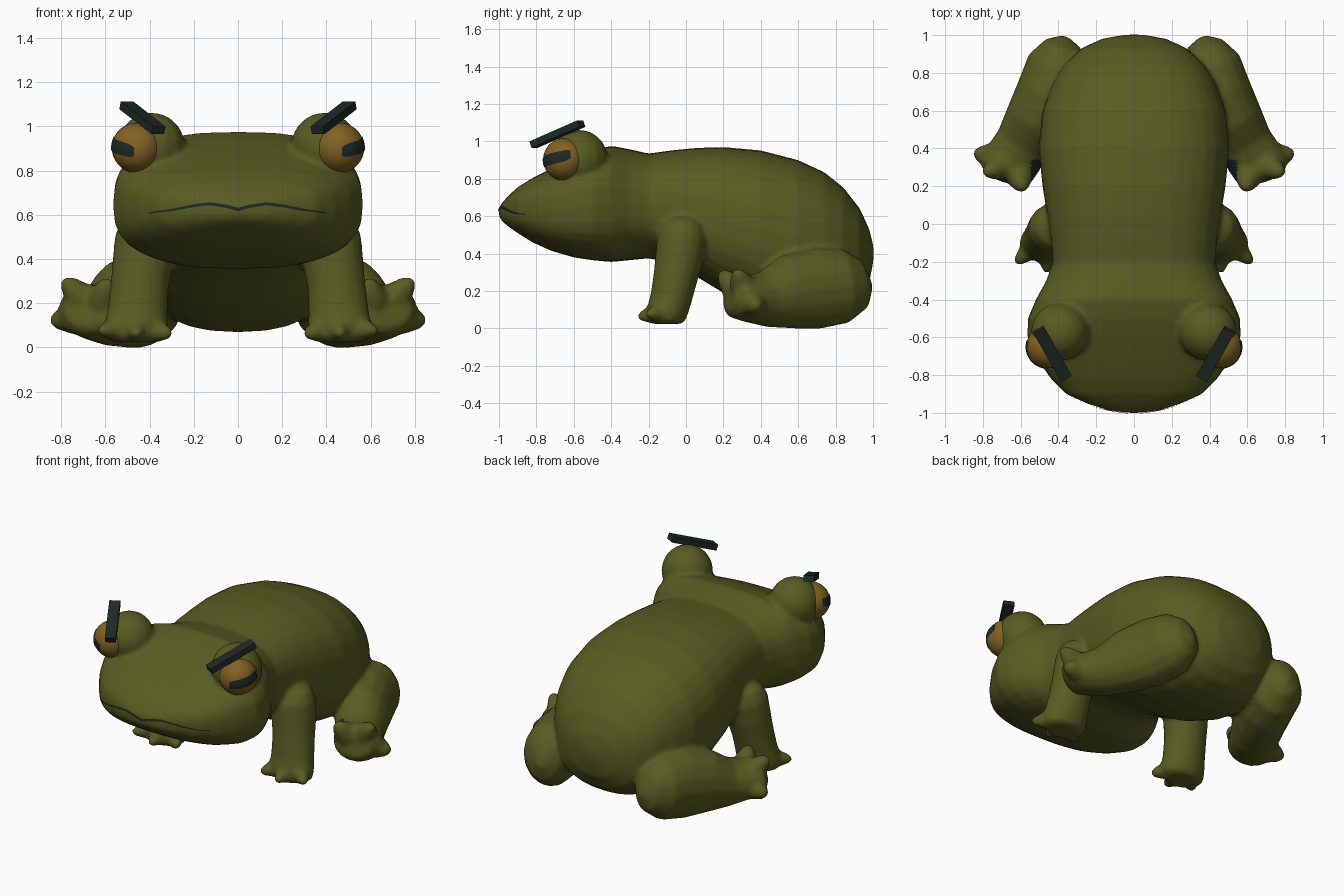
import bpy, bmesh, math
from mathutils import Vector, Matrix
from mathutils.bvhtree import BVHTree

if "Cube" in bpy.data.objects:
    bpy.data.objects.remove(bpy.data.objects["Cube"])


def material(name, rgb):
    m = bpy.data.materials.new(name)
    m.diffuse_color = (*rgb, 1)
    m.use_nodes = True
    m.node_tree.nodes["Principled BSDF"].inputs["Base Color"].default_value = m.diffuse_color
    return m


OLIVE = material("olive skin", (0.098, 0.107, 0.016))
AMBER = material("amber eye", (0.225, 0.121, 0.017))
DARK = material("dark green black", (0.013, 0.022, 0.018))


def finish(name, bm, mats, mirror=False, smooth=True, fix=True):
    if fix:
        bmesh.ops.recalc_face_normals(bm, faces=bm.faces)
    me = bpy.data.meshes.new(name)
    bm.to_mesh(me)
    bm.free()
    for m in mats:
        me.materials.append(m)
    for p in me.polygons:
        p.use_smooth = smooth
    ob = bpy.data.objects.new(name, me)
    bpy.context.collection.objects.link(ob)
    if mirror:
        ob.modifiers.new("Mirror", 'MIRROR').use_mirror_merge = False
    return ob


def loft(bm, rings):
    """Skin closed rings of points and cap both ends."""
    rows = [[bm.verts.new(p) for p in r] for r in rings]
    n = len(rows[0])
    for a, b in zip(rows, rows[1:]):
        for i in range(n):
            bm.faces.new((a[i], a[(i + 1) % n], b[(i + 1) % n], b[i]))
    bm.faces.new(rows[0])
    bm.faces.new(rows[-1])


def limb(bm, path, ref, n=16):
    """Tube along (x, y, z, half width, half depth) stations, built on both sides."""
    pts = [Vector(p[:3]) for p in path]
    rings = []
    for i, p in enumerate(path):
        t = (pts[min(i + 1, len(pts) - 1)] - pts[max(i - 1, 0)]).normalized()
        u = Vector(ref).cross(t).normalized()
        v = t.cross(u)
        rings.append([pts[i] + u * p[3] * math.cos(a) + v * p[4] * math.sin(a)
                      for a in (2 * math.pi * k / n for k in range(n))])
    loft(bm, rings)
    loft(bm, [[Vector((-q.x, q.y, q.z)) for q in r] for r in rings])


def toe(bm, base, tip, r):
    a, b = Vector(base), Vector(tip)
    path = [(*a.lerp(b, f), r * s, r * s)
            for f, s in ((0, 1), (0.5, 0.8), (0.85, 0.5), (1.03, 0.2))]
    limb(bm, path, (0.3, 0.2, 0.93), 8)


# Head and body: y, half width, bottom z, top z
stations = [
    (-1.0, 0.03, 0.60, 0.645), (-0.985, 0.14, 0.575, 0.67), (-0.95, 0.25, 0.545, 0.71),
    (-0.90, 0.36, 0.51, 0.755), (-0.82, 0.44, 0.46, 0.805), (-0.72, 0.51, 0.415, 0.855),
    (-0.60, 0.565, 0.38, 0.91), (-0.50, 0.562, 0.365, 0.95), (-0.40, 0.52, 0.355, 0.977),
    (-0.30, 0.465, 0.365, 0.958), (-0.20, 0.43, 0.375, 0.935), (-0.08, 0.44, 0.35, 0.952),
    (0.05, 0.46, 0.28, 0.965), (0.20, 0.485, 0.19, 0.97), (0.40, 0.505, 0.11, 0.952),
    (0.60, 0.485, 0.07, 0.90), (0.74, 0.435, 0.07, 0.835), (0.84, 0.375, 0.095, 0.755),
    (0.93, 0.28, 0.16, 0.64), (0.98, 0.17, 0.25, 0.53), (1.002, 0.05, 0.36, 0.44)]


def section(y, w, lo, hi, n=32):
    e = 2 / (2.85 if y < -0.35 else 2.45)
    ring = []
    for k in range(n):
        c, s = math.cos(2 * math.pi * k / n), math.sin(2 * math.pi * k / n)
        ring.append((w * math.copysign(abs(c) ** e, c), y,
                     (lo + hi) / 2 + (hi - lo) / 2 * math.copysign(abs(s) ** e, s)))
    return ring


skin = bmesh.new()
loft(skin, [section(*s) for s in stations])

# Eye mounds
for side in (1, -1):
    bmesh.ops.create_uvsphere(skin, u_segments=14, v_segments=10, radius=0.156,
                              matrix=Matrix.Translation((side * 0.392, -0.572, 0.907)))

# Front legs with three toes
limb(skin, [(0.40, -0.01, 0.60, 0.06, 0.06), (0.405, -0.01, 0.56, 0.12, 0.11),
            (0.415, -0.02, 0.49, 0.143, 0.135), (0.432, -0.035, 0.38, 0.137, 0.13),
            (0.445, -0.055, 0.28, 0.132, 0.12), (0.455, -0.08, 0.16, 0.137, 0.112),
            (0.46, -0.10, 0.09, 0.147, 0.11), (0.46, -0.105, 0.045, 0.14, 0.10),
            (0.46, -0.105, 0.024, 0.10, 0.075)], (0, 1, 0))
for tip in ((0.305, -0.20, 0.06), (0.46, -0.255, 0.062), (0.625, -0.205, 0.075)):
    toe(skin, (0.46 + (tip[0] - 0.46) * 0.3, -0.10, 0.09), tip, 0.066)

# Folded hind legs with blunt feet
limb(skin, [(0.365, 0.985, 0.25, 0.03, 0.04), (0.375, 0.95, 0.24, 0.10, 0.13),
            (0.40, 0.85, 0.228, 0.165, 0.20), (0.45, 0.70, 0.217, 0.172, 0.22),
            (0.52, 0.55, 0.195, 0.165, 0.20), (0.59, 0.42, 0.155, 0.15, 0.15),
            (0.65, 0.33, 0.158, 0.152, 0.125), (0.69, 0.265, 0.17, 0.145, 0.115),
            (0.70, 0.235, 0.175, 0.09, 0.08)], (0, 0, 1))
for base, tip in (((0.68, 0.35, 0.14), (0.845, 0.375, 0.12)),
                  ((0.66, 0.33, 0.17), (0.785, 0.27, 0.305)),
                  ((0.62, 0.30, 0.17), (0.59, 0.185, 0.30))):
    toe(skin, base, tip, 0.09)

# Fuse the skin into one softly blended surface
body = finish("body", skin, [OLIVE, DARK])
remesh = body.modifiers.new("Fuse", 'REMESH')
remesh.mode = 'VOXEL'
remesh.voxel_size = 0.014
remesh.use_smooth_shade = True
soften = body.modifiers.new("Soften", 'SMOOTH')
soften.factor, soften.iterations = 0.5, 6
fused = bpy.data.meshes.new_from_object(body.evaluated_get(bpy.context.evaluated_depsgraph_get()))
body.modifiers.clear()
body.data = fused
fused.materials.clear()
fused.materials.append(OLIVE)
fused.materials.append(DARK)
for p in fused.polygons:
    c = p.center
    p.use_smooth = True
    # dark crease between belly and hind foot
    p.material_index = int(0.48 < abs(c.x) < 0.545 and 0.2 < c.y < 0.34 and 0.16 < c.z < 0.31)
surface = BVHTree.FromPolygons([v.co for v in fused.vertices],
                               [list(p.vertices) for p in fused.polygons])

# Mouth: thin wavy strip laid on the snout
curve = [(0, 0.624), (0.05, 0.638), (0.13, 0.650), (0.2, 0.641), (0.3, 0.622), (0.41, 0.608)]


def mouth_z(x):
    x = abs(x)
    for (x0, z0), (x1, z1) in zip(curve, curve[1:]):
        if x <= x1:
            return z0 + (z1 - z0) * (x - x0) / (x1 - x0)
    return curve[-1][1]


bm = bmesh.new()
prev = None
for i in range(61):
    x = -0.40 + 0.80 * i / 60
    half = 0.0075 - 0.0045 * (abs(x) / 0.4) ** 2
    pair = []
    for dz in (-half, half):
        hit = surface.ray_cast(Vector((x, -2, mouth_z(x) + dz)), Vector((0, 1, 0)))[0]
        pair.append(bm.verts.new(hit + Vector((0, -0.005, 0))))
    if prev:
        bm.faces.new((prev[0], pair[0], pair[1], prev[1]))
    prev = pair
finish("mouth", bm, [DARK], fix=False)

# Eyeballs
EYE = Vector((0.457, -0.65, 0.903))
bm = bmesh.new()
bmesh.ops.create_uvsphere(bm, u_segments=28, v_segments=18, radius=0.114,
                          matrix=Matrix.Translation(EYE))
finish("eyeball", bm, [AMBER], mirror=True)

# Pupils: tilted slits hugging the eyeballs
bm = bmesh.new()
cols = []
for i in range(17):
    t = -1 + i / 8
    az = math.radians(33 + 50 * t)
    h = 0.27 * (1 - abs(t) ** 6 * 0.35)
    col = []
    for j in range(5):
        el = 0.05 - 0.2 * t + h * (j / 2 - 1)
        d = Vector((math.cos(az) * math.cos(el), -math.sin(az) * math.cos(el), math.sin(el)))
        col.append(bm.verts.new(EYE + d * 0.117))
    cols.append(col)
for a, b in zip(cols, cols[1:]):
    for j in range(4):
        bm.faces.new((a[j], b[j], b[j + 1], a[j + 1]))
bmesh.ops.reverse_faces(bm, faces=[f for f in bm.faces
                                   if f.normal.dot(f.calc_center_median() - EYE) < 0])
finish("pupil", bm, [DARK], mirror=True, fix=False)

# Brows: slanted bars above the eyes
a, b = Vector((0.36, -0.815, 0.983)), Vector((0.505, -0.56, 1.095))
L = (b - a).normalized()
W = L.cross(Vector((0, 0, 1))).normalized()
rot = Matrix((W, L, W.cross(L))).transposed().to_4x4()
bm = bmesh.new()
bmesh.ops.create_cube(bm, size=1, matrix=Matrix.Translation((a + b) / 2) @ rot
                      @ Matrix.Diagonal((0.066, (b - a).length, 0.037, 1)))
finish("brow", bm, [DARK], mirror=True, smooth=False)
